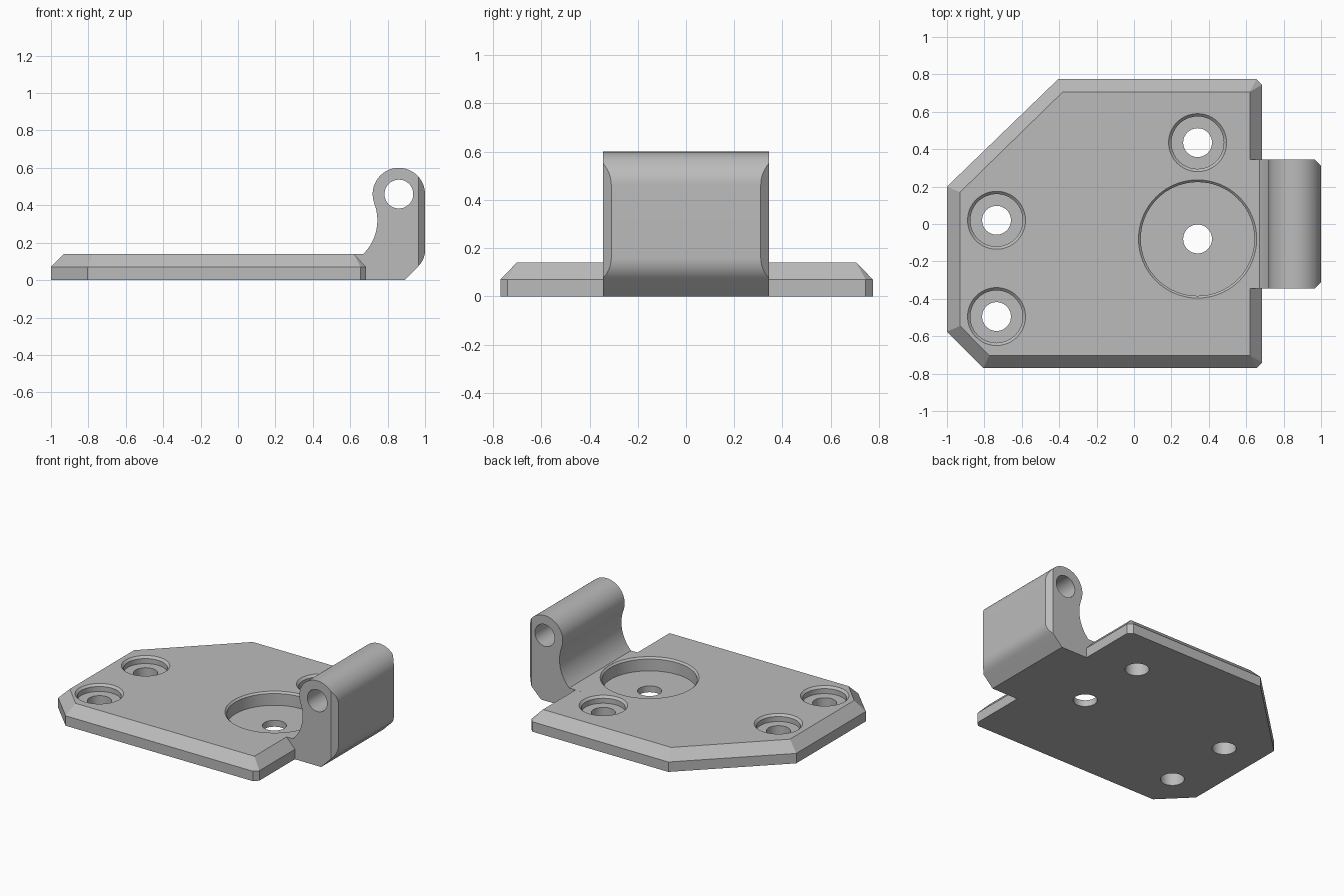
import bpy, bmesh
from math import cos, sin, radians, tau
from mathutils import Vector

cube = bpy.data.objects.get("Cube")
if cube:
    bpy.data.objects.remove(cube, do_unlink=True)

grey = bpy.data.materials.new("plain grey")
grey.use_nodes = True
grey.diffuse_color = (0.5, 0.5, 0.5, 1)
grey.node_tree.nodes["Principled BSDF"].inputs["Base Color"].default_value = (0.5, 0.5, 0.5, 1)


def make(name, bm):
    bmesh.ops.recalc_face_normals(bm, faces=bm.faces[:])
    mesh = bpy.data.meshes.new(name)
    bm.to_mesh(mesh)
    bm.free()
    mesh.materials.append(grey)
    obj = bpy.data.objects.new(name, mesh)
    bpy.context.collection.objects.link(obj)
    return obj


def loft(rings):
    """Closed solid through rings of equal point count."""
    bm = bmesh.new()
    loops = [[bm.verts.new(p) for p in ring] for ring in rings]
    for a, b in zip(loops, loops[1:]):
        for i in range(len(a)):
            j = (i + 1) % len(a)
            bm.faces.new((a[i], a[j], b[j], b[i]))
    bm.faces.new(loops[0][::-1])
    bm.faces.new(loops[-1])
    bmesh.ops.remove_doubles(bm, verts=bm.verts[:], dist=0.0005)
    return bm


def arc(cx, cz, r, start, end, steps):
    angles = [radians(start + (end - start) * i / steps) for i in range(steps + 1)]
    return [(cx + r * cos(a), cz + r * sin(a)) for a in angles]


def lathe(name, x, y, profile, steps=64):
    return make(name, loft([[(x + r * cos(tau * i / steps), y + r * sin(tau * i / steps), z)
                             for i in range(steps)] for r, z in profile]))


def boolean(target, tool, operation):
    mod = target.modifiers.new("cut", 'BOOLEAN')
    mod.object, mod.operation, mod.solver = tool, operation, 'EXACT'
    bpy.context.view_layer.objects.active = target
    bpy.ops.object.modifier_apply(modifier=mod.name)
    bpy.data.objects.remove(tool, do_unlink=True)


TOP, EDGE, HALF = 0.14, 0.07, 0.345

# Plate with a bevelled upper rim
outline = [(-1, 0.2), (-1, -0.575), (-0.805, -0.77), (0.655, -0.77),
           (0.685, -0.74), (0.685, 0.745), (0.655, 0.775), (-0.405, 0.775)]
rim = [(-0.93, 0.17), (-0.93, -0.545), (-0.775, -0.702), (0.62, -0.702),
       (0.62, -0.702), (0.62, 0.707), (0.62, 0.707), (-0.38, 0.707)]
plate = make("hinge_plate", loft([[(x, y, 0) for x, y in outline],
                                  [(x, y, EDGE) for x, y in outline],
                                  [(x, y, TOP) for x, y in rim]]))

# Hinge arm: concave neck, round knuckle, softened heel
profile = [(0.5, 0), (0.5, TOP)]
profile += arc(0.492, 0.32, 0.253, -45.3, 20.8, 20)
profile += arc(0.86, 0.46, 0.14, 200.8, 0, 40)[1:]
profile += arc(0.88, 0.16, 0.12, 0, -45, 10)
profile += [(0.89, 0)]
bm = loft([[(x, y, z) for x, z in profile] for y in (-HALF, HALF)])
for side in (-1, 1):
    cut = bmesh.ops.bisect_plane(bm, geom=bm.verts[:] + bm.edges[:] + bm.faces[:],
                                 plane_co=Vector((1, side * 0.31, 0)),
                                 plane_no=Vector((1, side, 0)), clear_outer=True)
    edges = [e for e in cut["geom_cut"] if isinstance(e, bmesh.types.BMEdge)]
    bmesh.ops.contextual_create(bm, geom=edges)
boolean(plate, make("hinge_arm", bm), 'UNION')

# Pin bore through the knuckle
bore = arc(0.86, 0.46, 0.077, 0, 360, 48)[:-1]
boolean(plate, make("pin_bore", loft([[(x, y, z) for x, z in bore] for y in (-0.5, 0.5)])),
        'DIFFERENCE')

# Counterbored screw holes and the large round pocket
seats = [(-0.735, 0.02, 0.14, 0.155, 0.09), (-0.735, -0.495, 0.14, 0.155, 0.09),
         (0.34, 0.435, 0.14, 0.155, 0.09), (0.34, -0.08, 0.304, 0.316, 0.045)]
for x, y, inner, outer, floor in seats:
    lip = outer - inner
    boolean(plate, lathe("screw_hole", x, y, [
        (0.077, -0.1), (0.077, floor), (inner, floor), (inner, TOP - lip),
        (outer, TOP), (outer, TOP + 0.03)]), 'DIFFERENCE')

bpy.ops.object.select_all(action='DESELECT')
plate.select_set(True)
bpy.context.view_layer.objects.active = plate
bpy.ops.object.shade_smooth_by_angle(angle=radians(30))
